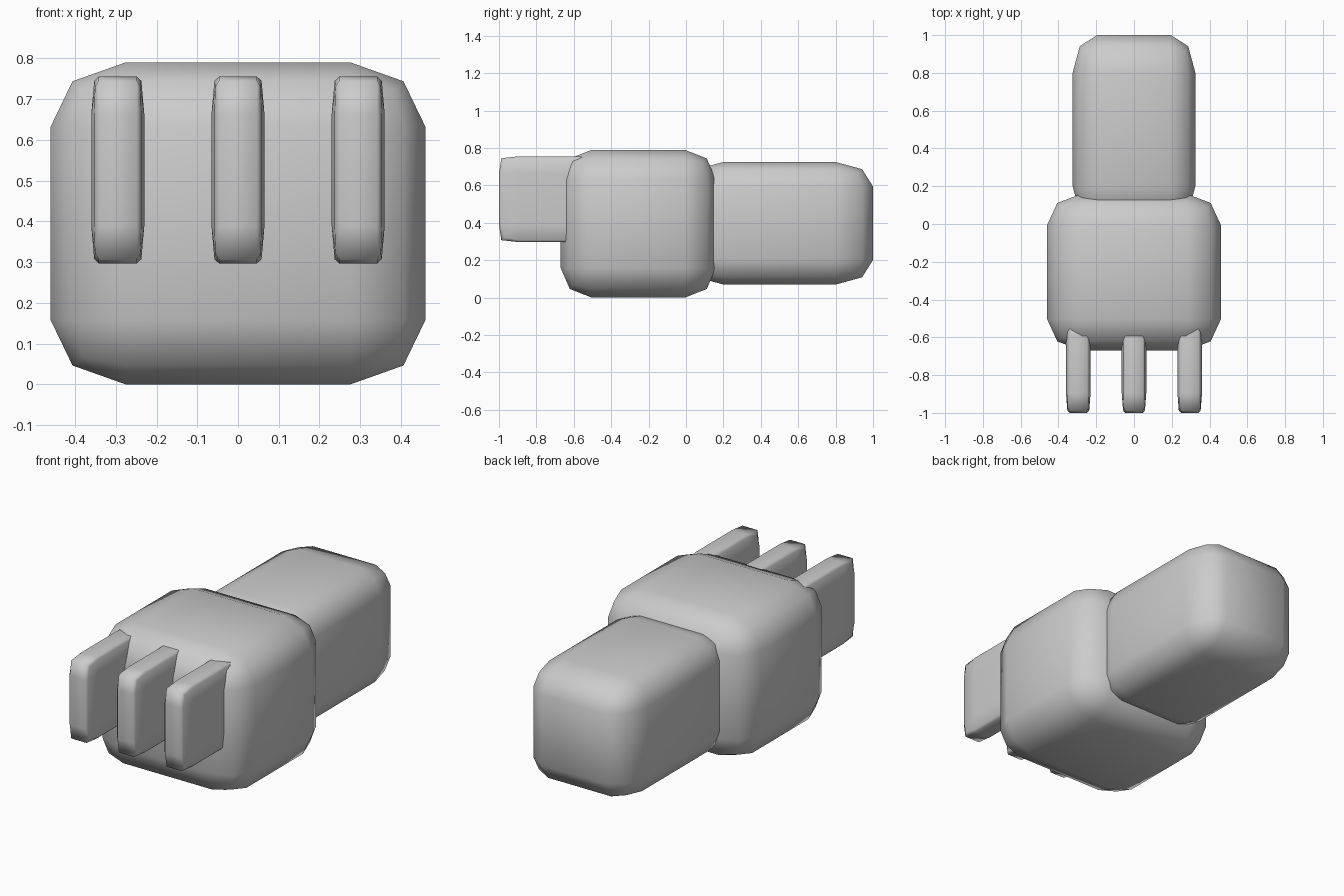
import bpy
import bmesh
from mathutils import Vector

if "Cube" in bpy.data.objects:
    bpy.data.objects.remove(bpy.data.objects["Cube"], do_unlink=True)

grey = bpy.data.materials.new("plain grey")
grey.use_nodes = True
colour = (0.6, 0.6, 0.6, 1)
grey.diffuse_color = colour
grey.node_tree.nodes["Principled BSDF"].inputs["Base Color"].default_value = colour

ROUND_MID = 0.5 - 0.2 * (1 - 0.5 ** 0.5)   # middle of a round bevel on a unit cube


def sharpen(value, flat, mid):
    """Move the bevel rings of a unit cube to the given flat and middle levels."""
    size = abs(value)
    if size <= 0.3:
        new = size / 0.3 * flat
    elif size <= ROUND_MID:
        new = flat + (size - 0.3) / (ROUND_MID - 0.3) * (mid - flat)
    else:
        new = mid + (size - ROUND_MID) / (0.5 - ROUND_MID) * (0.5 - mid)
    return new if value >= 0 else -new


def soft_box(name, low, high, rings=None):
    """Box whose bevel stretches with its proportions."""
    low, high = Vector(low), Vector(high)
    size, centre = high - low, (low + high) / 2
    bm = bmesh.new()
    bmesh.ops.create_cube(bm, size=1)
    bmesh.ops.bevel(bm, geom=bm.edges[:], offset=0.2, segments=2,
                    profile=0.5, affect='EDGES')
    for v in bm.verts:
        if rings:
            v.co = Vector([sharpen(c, *r) for c, r in zip(v.co, rings)])
        v.co = centre + v.co * size
    for f in bm.faces:
        f.smooth = True
    mesh = bpy.data.meshes.new(name)
    bm.to_mesh(mesh)
    bm.free()
    mesh.materials.append(grey)
    obj = bpy.data.objects.new(name, mesh)
    bpy.context.collection.objects.link(obj)
    return obj


# Main housing and the narrower block behind it
soft_box("body", (-0.46, -0.67, 0), (0.46, 0.16, 0.79))
soft_box("rear_block", (-0.325, 0, 0.07), (0.325, 1, 0.725))

# Three flat prongs with tighter corners
prong_rings = ((0.36, 0.445), (0.3, 0.476), (0.3, 0.478))
for side, x in (("right", -0.295), ("middle", 0), ("left", 0.295)):
    soft_box(side + "_prong", (x - 0.065, -1, 0.297), (x + 0.065, -0.48, 0.755),
             prong_rings)
